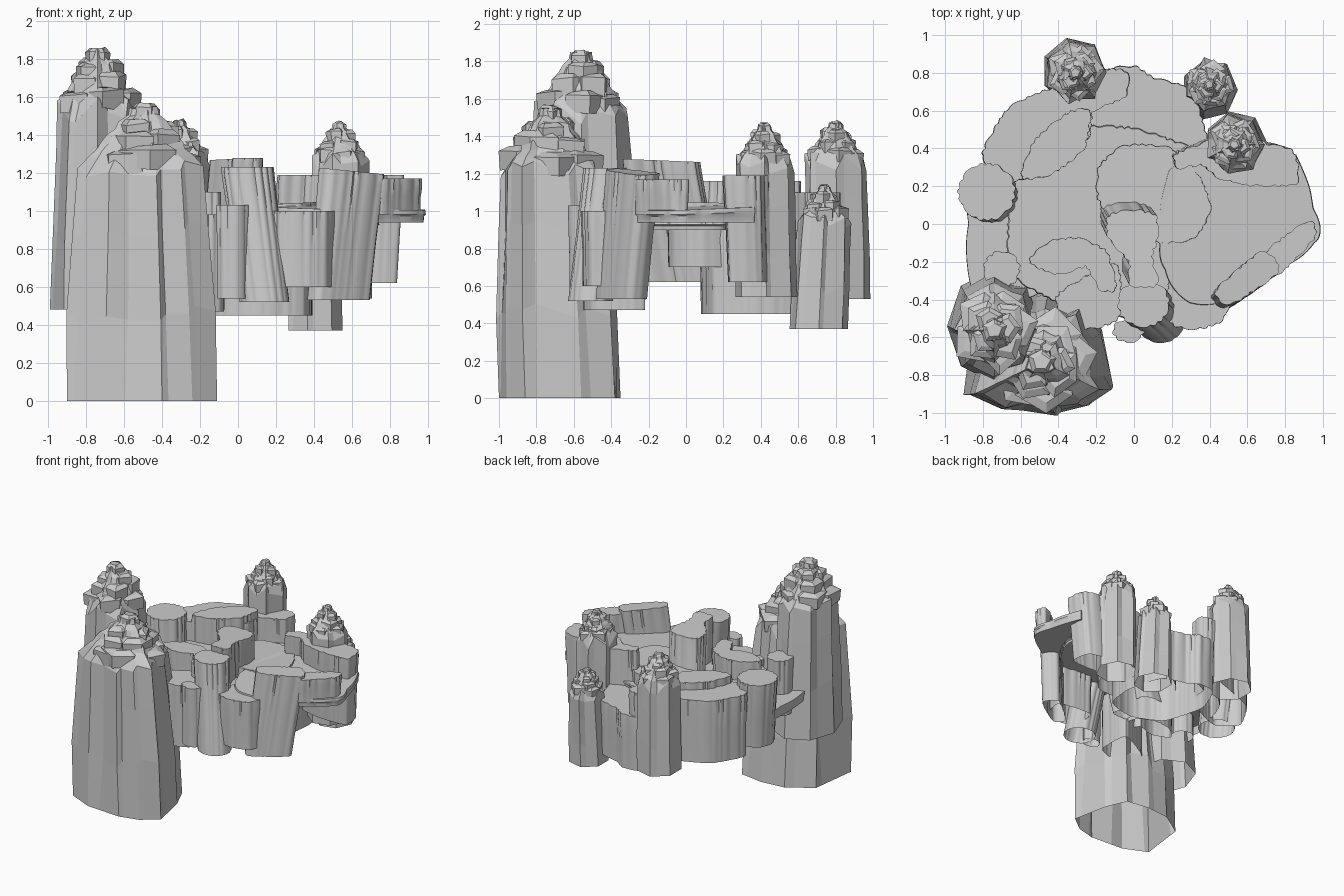
import bpy, bmesh, math, random
from mathutils import Vector

if "Cube" in bpy.data.objects:
    bpy.data.objects.remove(bpy.data.objects["Cube"])

TAU = 2 * math.pi


def finish(bm, name, smooth):
    bmesh.ops.recalc_face_normals(bm, faces=bm.faces)
    me = bpy.data.meshes.new(name)
    bm.to_mesh(me)
    bm.free()
    ob = bpy.data.objects.new(name, me)
    bpy.context.collection.objects.link(ob)
    if smooth:
        bpy.ops.object.select_all(action='DESELECT')
        ob.select_set(True)
        bpy.context.view_layer.objects.active = ob
        bpy.ops.object.shade_smooth_by_angle(angle=math.radians(40))
    return ob


def loft(bm, rings, cap_top=True, cap_bottom=True):
    vs = [[bm.verts.new(p) for p in r] for r in rings]
    n = len(vs[0])
    for a, b in zip(vs, vs[1:]):
        for i in range(n):
            bm.faces.new((a[i], a[(i + 1) % n], b[(i + 1) % n], b[i]))
    if cap_bottom:
        bm.faces.new(vs[0][::-1])
    if cap_top:
        bm.faces.new(vs[-1])


def ellipse(x, y, rx, ry, n=10):
    return [(x + rx * math.cos(TAU * i / n), y + ry * math.sin(TAU * i / n)) for i in range(n)]


# outline rounded into a curve, with a second copy broken into small lobes
def outlines(pts, lobe, bump):
    P = [Vector(p) for p in pts]
    n, curve = len(P), []
    for i in range(n):
        a, b, c, d = P[i - 1], P[i], P[(i + 1) % n], P[(i + 2) % n]
        for k in range(12):
            t = k / 12
            curve.append(b + (c - a) * 0.3 * (t * (1 - t) ** 2)
                         + (d - b) * 0.3 * (t * t * (t - 1))
                         + (c - b) * (t * t * (3 - 2 * t)))
    area = sum(p.cross(q) for p, q in zip(P, P[1:] + P[:1]))
    side = 1 if area > 0 else -1
    plain, lobed, s, m = [], [], 0, len(curve)
    for i in range(m):
        p, q = curve[i], curve[(i + 1) % m]
        e = q - p
        L = e.length
        if L < 1e-6:
            continue
        nor = Vector((e.y, -e.x)) / L * side
        steps = max(1, round(L / 0.014))
        for k in range(steps):
            t = (s + L * k / steps) / lobe
            t += .35 * math.sin(t * 1.7)
            plain.append(p + e * k / steps)
            lobed.append(plain[-1] + nor * bump * abs(math.sin(math.pi * t)))
        s += L
    return plain, lobed


# flat topped cliff: lobed rim, smoother foot shifted for a lean, sloping top, open below
def cliff(name, pts, top, bottom, lean=(0, 0), slope=(0, 0), lobe=0.06, closed=False):
    plain, lobed = outlines(pts, lobe, .013)
    c = sum(plain, Vector((0, 0))) / len(plain)

    def ring(z, t, scale):
        out = []
        for a, b in zip(plain, lobed):
            p = b.lerp(a, min(.7, t)) - c
            out.append((c.x + p.x * scale + lean[0] * t, c.y + p.y * scale + lean[1] * t,
                        z + (1 - t) * (slope[0] * p.x + slope[1] * p.y)))
        return out
    h = top - bottom
    bm = bmesh.new()
    loft(bm, [ring(bottom, 1, .99), ring(top - h * .5, .5, .99),
              ring(top - min(.05, h * .3), .05, 1), ring(top, 0, .99)], cap_bottom=closed)
    return finish(bm, name, True)


# faceted, cracked pillar with a stepped, blocky crown
def spire(name, base, z0, shoulder, peak, crown, taper, seed, tiers=4):
    rnd = random.Random(seed)
    # extra points along each side become ribs and cracks
    fine = []
    for i, p in enumerate(base):
        p, q = Vector(p), Vector(base[(i + 1) % len(base)])
        fine += [p, p.lerp(q, rnd.uniform(.15, .4))]
    c = sum(fine, Vector((0, 0))) / len(fine)
    top = Vector(crown)
    off = [p - c for p in fine]
    groove = [rnd.uniform(.98, 1.03) if i % 2 == 0 else rnd.uniform(.88, 1.0) for i in range(len(off))]
    wobble = [rnd.uniform(-1, 1) for _ in off]

    def ring(z, centre, scale, jit, zj):
        out = []
        for i, (o, g) in enumerate(zip(off, groove)):
            k = scale * g * rnd.uniform(1 - jit, 1 + jit)
            out.append((centre.x + o.x * k, centre.y + o.y * k, z + wobble[i] * zj))
        return out
    h = shoulder - z0
    rings = [[(p.x, p.y, z0) for p in fine]]
    for t in (.35, .7, .95):
        rings.append(ring(z0 + h * t, c.lerp(top, t), 1 + (taper - 1) * t ** 1.5, .025, min(.07, h * .08)))
    step = (peak - shoulder) / tiers
    size = (max(o.x for o in off) + max(o.y for o in off)) / 2
    blocks = []
    for j in range(tiers):
        f = taper * .9 * (1 - j / tiers) ** .85
        z = shoulder + step * (j + .2)
        rings.append(ring(z, top, f * .92, .05, step * .15))
        rings.append(ring(z + step * .55, top, f * .8, .05, step * .15))
        count = (5, 4, 3, 0)[j]
        for k in range(count):
            a = TAU * (k + j * .5) / count + rnd.uniform(-.25, .25)
            r = size * f * .52
            blocks.append((top.x + r * math.cos(a), top.y + r * math.sin(a),
                           z + rnd.uniform(-.2, .4) * step, size * (.46 - .08 * j), a))
    blocks.append((top.x, top.y, peak - step * .6, size * .24, 0))
    bm = bmesh.new()
    loft(bm, rings, cap_bottom=False)
    # angular chunks piled on the ledges
    for x, y, z, r, a in blocks:
        spin = a + rnd.uniform(-.4, .4)
        shape = [rnd.uniform(.8, 1.1) for _ in range(5)]

        def chunk(s, dz):
            return [(x + r * s * g * math.cos(spin + TAU * i / 5), y + r * s * g * math.sin(spin + TAU * i / 5),
                     z + dz + rnd.uniform(-.15, .15) * step) for i, g in enumerate(shape)]
        loft(bm, [chunk(.95, -step * 1.1), chunk(1, step * .3), chunk(.62, step * .6)], cap_bottom=False)
    return finish(bm, name, False)


# tall pillars
spire("front_pillar", [(-.11, -.86), (-.17, -.56), (-.25, -.38), (-.45, -.35), (-.65, -.37), (-.85, -.5),
                       (-.9, -.89), (-.7, -.98), (-.4, -1), (-.24, -.96)],
      0, 1.27, 1.56, (-.49, -.73), .8, 3)
spire("left_pillar", ellipse(-.74, -.54, .25, .3, 8), .48, 1.58, 1.86, (-.74, -.56), .84, 8)
spire("back_left_pillar", ellipse(-.32, .81, .17, .18, 7), .53, 1.3, 1.48, (-.31, .8), .95, 5)
spire("back_right_pillar", ellipse(.4, .71, .15, .16, 7), .37, .98, 1.14, (.4, .74), .88, 14)
spire("right_pillar", ellipse(.54, .43, .165, .17, 7), .54, 1.29, 1.47, (.53, .42), .95, 21)

# floors and shelves
cliff("inner_floor", [(-.62, .25), (-.3, .5), (0, .5), (.3, .4), (.7, .2), (.72, 0), (.5, -.32), (0, -.48),
                      (-.3, -.45), (-.65, -.25)], .94, .9)
cliff("left_shelf", [(-.85, .2), (-.85, -.35), (-.5, -.35), (-.45, .2)], .88, .8, lobe=.3)
cliff("right_shelf", [(.2, .3), (.82, .36), (.86, .36), (.93, .15), (.965, -.09), (.55, -.38), (.3, -.42),
                      (.15, -.2)], 1.02, .94, slope=(-.03, .03), lobe=.3, closed=True)
cliff("back_plateau", [(-.15, .8), (0, .83), (.1, .77), (.3, .7), (.39, .4), (.35, .15), (.1, .08), (-.15, .2),
                       (-.25, .55)], .9, .45)
cliff("middle_plateau", [(-.18, .12), (-.18, .3), (-.05, .41), (.18, .4), (.33, .27), (.4, .08), (.3, -.08),
                         (0, -.08)], 1.03, .7, slope=(.05, 0))

# outer rim
cliff("back_left_rim", [(-.8, .36), (-.67, .6), (-.5, .69), (-.15, .81), (-.04, .8), (-.05, .68), (-.22, .6),
                        (-.25, .45), (-.45, .3), (-.65, .23)], 1.1, .58)
cliff("back_left_terrace", [(-.59, .25), (-.52, .44), (-.35, .58), (-.24, .6), (-.27, .4), (-.44, .27)],
      1.16, .62)
cliff("back_right_rim", [(.23, .37), (.24, .3), (.36, .32), (.45, .25), (.62, .21), (.86, .22), (.84, .38),
                         (.7, .42), (.55, .48)], 1.19, .62, (-.03, .02))
cliff("right_ridge", [(.44, -.35), (.51, -.42), (.76, -.25), (.68, -.15)], 1.21, .53, (-.07, -.06), (-.1, 0))
cliff("right_ridge_end", [(.67, -.18), (.75, -.27), (.95, -.07), (.92, .01)], 1.17, .98)
cliff("front_block", [(.2, -.3), (.2, -.52), (.34, -.55), (.47, -.5), (.5, -.33)], 1.0, .6)
cliff("front_left_block", [(-.4, -.38), (-.1, -.22), (-.08, -.48), (-.18, -.54), (-.35, -.55)], .98, .47)
cliff("left_crest", [(-.55, -.2), (-.45, -.1), (-.3, -.08), (-.15, -.15), (-.1, -.34), (-.18, -.34),
                     (-.25, -.22), (-.4, -.26)], 1.1, .62)

# round columns and the raised bridge between them
cliff("left_column", ellipse(-.78, .17, .145, .145), 1.16, .62, (.04, -.03))
cliff("left_stub", ellipse(-.7, -.24, .09, .09), 1.16, .7)
cliff("leaning_column", ellipse(.05, -.42, .13, .12), 1.23, .52, (.09, -.09))
cliff("small_column", ellipse(-.03, -.565, .075, .055), 1.03, .54)
cliff("bridge", [(-.13, .04), (0, .07), (.11, .04), (.12, -.07), (.09, -.18), (.12, -.32), (-.02, -.32),
                 (-.02, -.2), (-.13, -.07)], 1.27, .62, (-.07, .12), (0, -.04))
